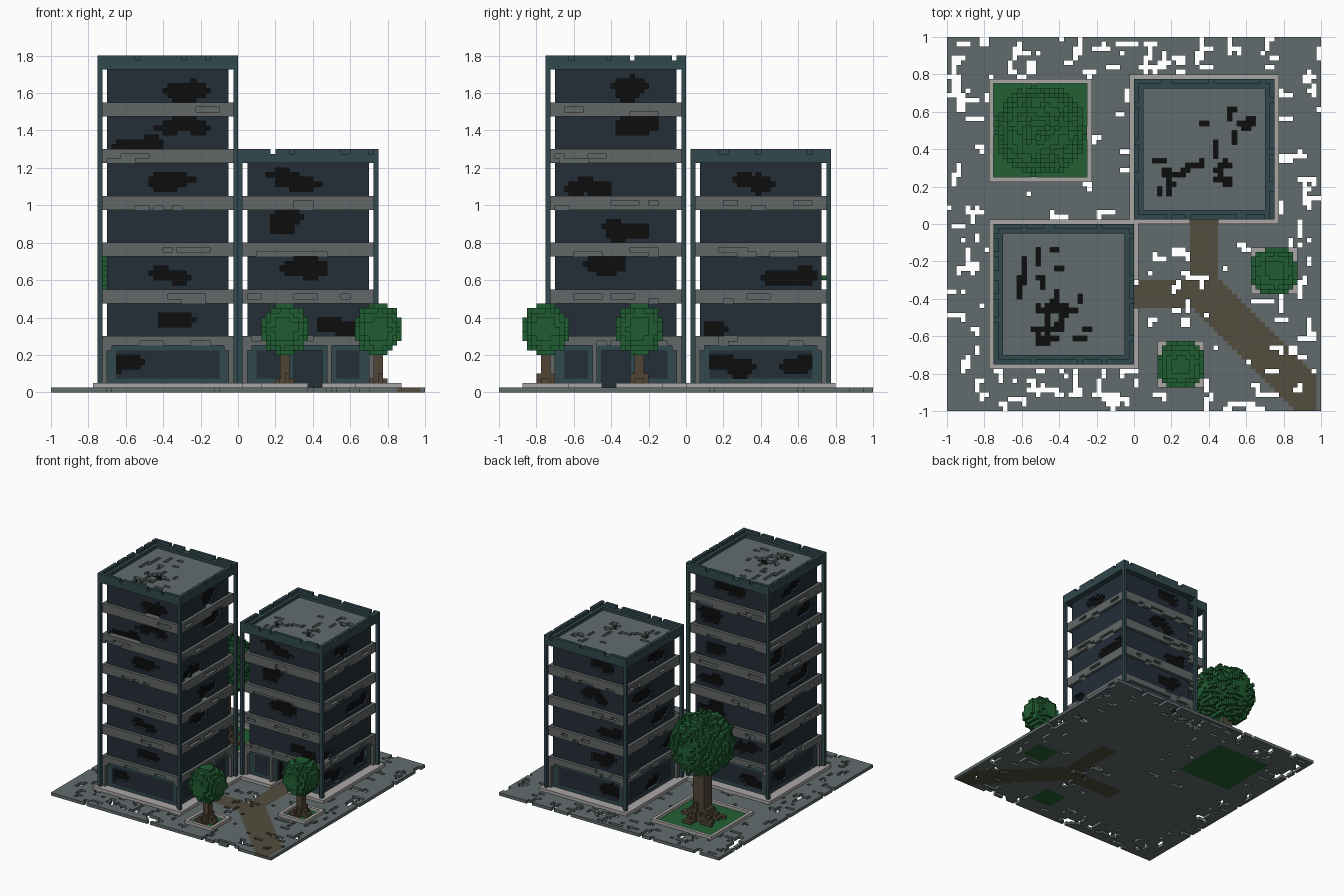
import bpy, math, random

if "Cube" in bpy.data.objects:
    bpy.data.objects.remove(bpy.data.objects["Cube"])

random.seed(7)
V = 0.025                      # block size; the plaza is 80 x 80 blocks
COLOURS = {
    "paving": (.122, .148, .153), "concrete": (.125, .135, .135), "glass": (.017, .027, .039),
    "teal_frame": (.031, .065, .074), "black": (.004, .004, .004), "curb": (.40, .385, .375),
    "path_brown": (.085, .075, .048), "leaf_green": (.0144, .107, .032),
    "grass_green": (.016, .117, .034), "bark_brown": (.080, .060, .036),
}
MATS = {}
for n, c in COLOURS.items():
    MATS[n] = bpy.data.materials.new(n)
    MATS[n].diffuse_color = (*c, 1)

cells = {}                     # (i, j, k) -> (part name, colour)


def walk(i, j, n):
    """Short crooked trail of blocks, used for chips and cracks."""
    d = random.choice([(1, 0), (0, 1), (-1, 0), (0, -1)])
    for _ in range(n):
        yield i, j
        if random.random() < .35:
            d = random.choice([(d[1], d[0]), (-d[1], -d[0])])
        i, j = i + d[0], j + d[1]


def on_side(side, u, d):
    """Tower-local block at position u along a facade and depth d behind it."""
    return {"front": (u, d), "back": (u, 29 - d), "left": (d, u), "right": (29 - d, u)}[side]


def tower(name, oi, oj, roof, slabs, door_side, blots):
    def put(i, j, k, part, colour):
        cells[oi + i, oj + j, k] = (name + "_" + part, colour)

    # plinth
    for i in range(-1, 31):
        for j in range(-1, 31):
            put(i, j, 1, "plinth", "curb")
    floors = {k for s in slabs for k in range(s, s + 3)} | {10, 11}
    for i in range(30):
        for j in range(30):
            d = min(i, j, 29 - i, 29 - j)
            e = max(min(i, 29 - i), min(j, 29 - j))    # distance to the facade's end
            for k in range(2, roof):
                if d == 0 and e == 0:
                    put(i, j, k, "corner_columns", "teal_frame")
                elif d >= 1 and k in floors:
                    put(i, j, k, "floor_slabs", "concrete")
                elif d == 1 and k < 10 and (e == 1 or (k == 9 and e == 2)):
                    put(i, j, k, "ground_pillars", "concrete")
                elif d == 2 and k < 10 and (e <= 3 or k in (2, 9)):
                    put(i, j, k, "shopfront_frame", "teal_frame")
                elif d == 2:
                    put(i, j, k, "windows", "glass")
                elif d > 2:
                    put(i, j, k, "dark_core", "black")
            # roof deck, rim and broken parapet
            put(i, j, roof, *(("roof_deck", "paving") if d >= 2 else ("roof_rim", "teal_frame")))
            if d < 2:
                put(i, j, roof + 1, "roof_rim", "teal_frame")
    for side in ("front", "back", "left", "right"):
        u = 0
        while u < 30:
            run = random.randint(3, 10)
            for w in range(u, min(u + run, 30)):
                put(*on_side(side, w, 0), roof + 2, "parapet", "teal_frame")
            u += run + random.randint(1, 2)
    # recessed door with pillars either side
    for u in range(9, 21):
        for k in range(1, 10):
            if u in (10, 19) and k > 1:
                put(*on_side(door_side, u, 1), k, "ground_pillars", "concrete")
            if u in (9, 11, 18, 20) and k > 1:
                put(*on_side(door_side, u, 2), k, "shopfront_frame", "teal_frame")
            if 12 <= u <= 17:
                for d in range(-1, 5):
                    i, j = on_side(door_side, u, d)
                    if k < 9:
                        cells.pop((oi + i, oj + j, k), None)
                put(*on_side(door_side, u, 5), k, "door", "glass")
    # broken window panes
    for side in ("front", "back", "left", "right"):
        spots = blots.get(side) or [(random.randint(6, 23), k) for k in range(5, roof, 10)]
        for cu, ck in spots:
            for _ in range(3):
                pu, pk = cu + random.randint(-3, 3), ck + random.randint(-1, 1)
                ru, rk = random.uniform(2, 4.2), random.uniform(1.1, 2.1)
                for u in range(3, 27):
                    for k in range(3, roof):
                        if ((u - pu) / ru) ** 2 + ((k - pk) / rk) ** 2 < 1:
                            i, j = on_side(side, u, 2)
                            if cells.get((oi + i, oj + j, k), ("", ""))[1] == "glass":
                                del cells[oi + i, oj + j, k]
        # chipped slab edges
        for s in [10] + slabs:
            for _ in range(3):
                u0, k = random.randint(2, 22), s + random.randint(0, 1)
                for u in range(u0, u0 + random.randint(2, 6)):
                    i, j = on_side(side, u, 1)
                    cells.pop((oi + i, oj + j, k), None)
    # cracks in the roof
    for _ in range(20):
        for i, j in walk(random.randint(5, 24), random.randint(5, 24), random.choice([2, 3, 4, 8])):
            if 3 < i < 26 and 3 < j < 26:
                cells.pop((oi + i, oj + j, roof), None)


def planter(name, ci, cj, r):
    """Square of grass in the plaza with a raised curb around it."""
    for i in range(ci - r, ci + r):
        for j in range(cj - r, cj + r):
            if i in (ci - r, ci + r - 1) or j in (cj - r, cj + r - 1):
                cells[i, j, 1] = (name + "_curb", "curb")
            else:
                cells[i, j, 0] = (name + "_grass", "grass_green")


def tree(name, ci, cj, cz, rxy, rz, trunk_r, flare, rough):
    # trunk widening into roots
    for k in range(1, int(cz)):
        for i in range(-8, 8):
            for j in range(-8, 8):
                x, y = i + .5, j + .5
                spread = flare * math.exp(-(k - 1) / 1.8) * (.55 + .45 * math.cos(5 * math.atan2(y, x)))
                if math.hypot(x, y) < trunk_r + spread:
                    cells[ci + i, cj + j, k] = (name + "_trunk", "bark_brown")
    # round canopy
    n = int(rxy) + 1
    for i in range(-n, n):
        for j in range(-n, n):
            for k in range(int(cz - rz) - 1, int(cz + rz) + 2):
                q = math.sqrt(((i + .5) / rxy) ** 2 + ((j + .5) / rxy) ** 2 + ((k + .5 - cz) / rz) ** 2)
                if q < 1 - random.random() * rough:
                    cells[ci + i, cj + j, k] = (name + "_canopy", "leaf_green")


# plaza with forked path
for i in range(80):
    for j in range(80):
        x, y = -1 + (i + .5) * V, -1 + (j + .5) * V
        path = (.3 < x < .45 and -.45 < y < .15) or (-.12 < x < .45 and -.45 < y < -.3) \
            or (x > .3 and y < -.3 and -.135 < x + y < .155 and x < .975)
        cells[i, j, 0] = ("path", "path_brown") if path else ("plaza", "paving")

# towers
tower("tall_tower", 10, 10, 69, [19, 29, 39, 49, 59], "right", {
    "front": [(17, 64), (18, 57), (8, 53), (17, 44), (15, 24), (15, 15), (4, 5)],
    "right": [(20, 64), (19, 57), (9, 44), (15, 34), (13, 27), (14, 6)]})
tower("short_tower", 40, 41, 49, [19, 29, 39], "front", {
    "front": [(12, 45), (12, 36), (13, 26), (22, 14)],
    "right": [(13, 45), (21, 24), (4, 13), (23, 6), (8, 5)]})

# trees in planters
planter("big_planter", 20, 60, 11)
tree("big_tree", 20, 60, 25.8, 9.9, 10, 2.3, 4.5, .16)
for n, (ci, cj) in enumerate([(50, 10), (70, 30)], 1):
    planter(f"small_planter_{n}", ci, cj, 5)
    tree(f"small_tree_{n}", ci, cj, 13.5, 5.3, 5.7, 1.2, 2, .05)

# holes worn through the plaza, denser toward the rim
for n in range(420):
    i, j = random.randrange(80), random.randrange(80)
    if max(abs(i - 39.5), abs(j - 39.5)) < 31 and random.random() < .6:
        continue
    for a, b in walk(i, j, random.randint(1, 5)):
        if cells.get((a, b, 0), ("",))[0] in ("plaza", "path") and (a, b, 1) not in cells:
            del cells[a, b, 0]

# turn the exposed block sides into one mesh object per part
parts = {}
for p, (part, colour) in cells.items():
    for a in range(3):
        for s in (-1, 1):
            q = list(p)
            q[a] += s
            if tuple(q) in cells:
                continue
            verts, faces, _ = parts.setdefault(part, ({}, [], colour))
            loop = []
            for u, v in ((0, 0), (1, 0), (1, 1), (0, 1))[::s]:
                c = list(p)
                c[a] += s > 0
                c[(a + 1) % 3] += u
                c[(a + 2) % 3] += v
                loop.append(verts.setdefault(tuple(c), len(verts)))
            faces.append(loop)
for part, (verts, faces, colour) in parts.items():
    me = bpy.data.meshes.new(part)
    me.from_pydata([(x * V - 1, y * V - 1, z * V) for x, y, z in verts], [], faces)
    me.materials.append(MATS[colour])
    me.update()
    bpy.context.collection.objects.link(bpy.data.objects.new(part, me))

for m in bpy.data.materials:
    if m.users and not m.is_grease_pencil:
        m.use_nodes = True
        m.node_tree.nodes["Principled BSDF"].inputs["Base Color"].default_value = m.diffuse_color
